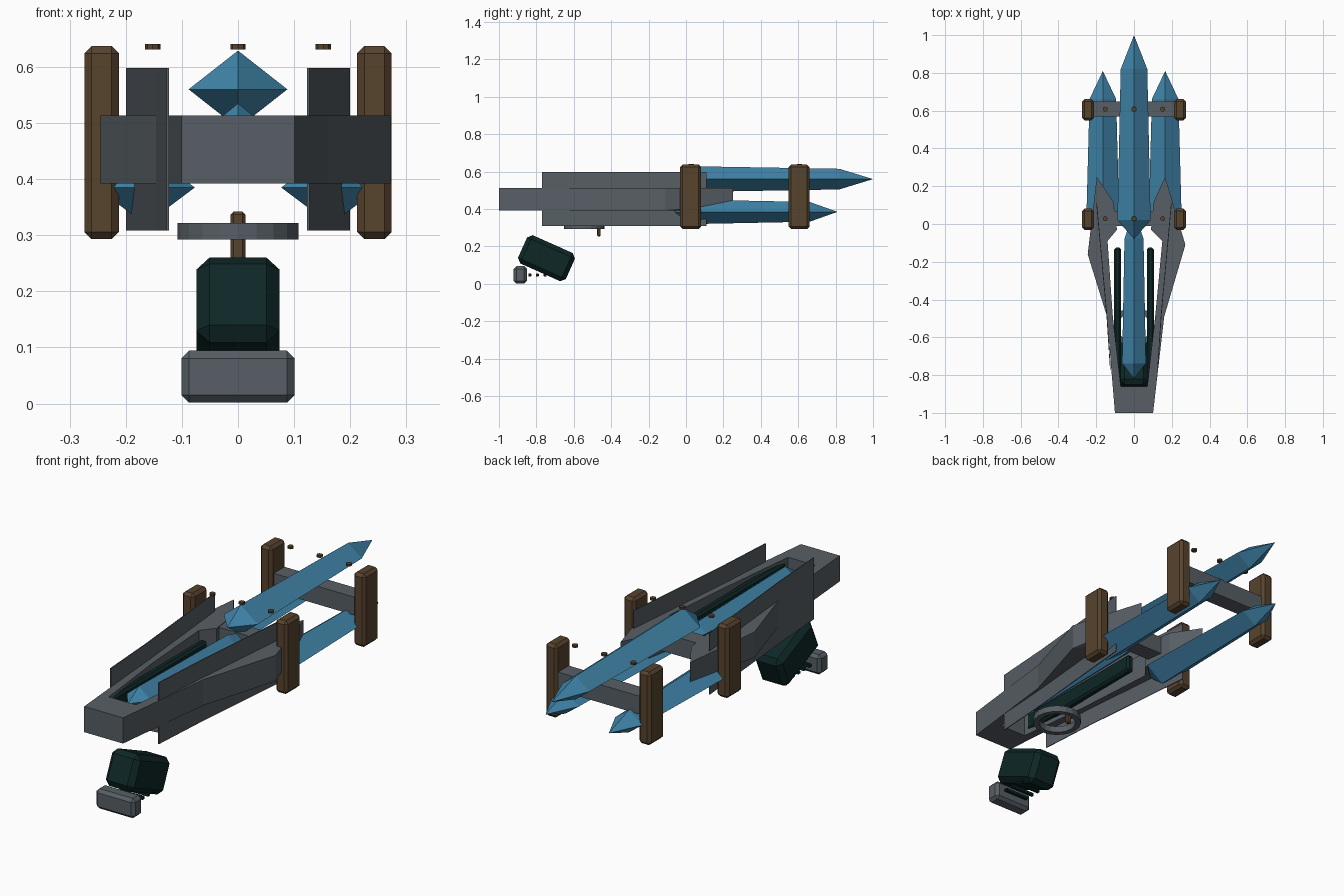
import bpy, bmesh, math
from mathutils import Matrix, Vector

if "Cube" in bpy.data.objects:
    bpy.data.objects.remove(bpy.data.objects["Cube"])


def material(name, rgb):
    m = bpy.data.materials.new(name)
    m.diffuse_color = (*rgb, 1)
    m.use_nodes = True
    m.node_tree.nodes["Principled BSDF"].inputs["Base Color"].default_value = m.diffuse_color
    return m


BLUE = material("crystal blue", (0.052, 0.235, 0.405))
GREY = material("gunmetal grey", (0.095, 0.113, 0.128))
BROWN = material("dark bronze", (0.096, 0.056, 0.027))
GREEN = material("dark green", (0.0045, 0.020, 0.020))


def finish(name, bm, mat):
    bmesh.ops.recalc_face_normals(bm, faces=bm.faces)
    me = bpy.data.meshes.new(name)
    bm.to_mesh(me)
    bm.free()
    me.materials.append(mat)
    ob = bpy.data.objects.new(name, me)
    bpy.context.collection.objects.link(ob)
    return ob


def box(name, center, size, mat, bevel=0.0, tilt=0.0):
    bm = bmesh.new()
    bmesh.ops.create_cube(bm, size=1, matrix=Matrix.Diagonal((*size, 1)))
    if bevel:
        bmesh.ops.bevel(bm, geom=bm.edges[:], offset=bevel, segments=1, affect='EDGES')
    bm.transform(Matrix.Translation(center) @ Matrix.Rotation(tilt, 4, 'X'))
    return finish(name, bm, mat)


def crystal(name, x, y0, z, length, w, h):
    """Four-sided shard: blunt wide end at y0, long narrow tip at y0 + length."""
    bm = bmesh.new()
    rings = []
    for t, s in ((0.093, 1.0), (0.833, 0.8)):
        rings.append([bm.verts.new((x + dx * w * s, y0 + t * length, z + dz * h * s))
                      for dx, dz in ((1, 0), (0, 1), (-1, 0), (0, -1))])
    a = bm.verts.new((x, y0, z))
    b = bm.verts.new((x, y0 + length, z))
    for i in range(4):
        j = (i + 1) % 4
        bm.faces.new((rings[0][i], rings[0][j], rings[1][j], rings[1][i]))
        bm.faces.new((a, rings[0][j], rings[0][i]))
        bm.faces.new((b, rings[1][i], rings[1][j]))
    return finish(name, bm, BLUE)


# crystal shards
crystal("top_crystal", 0, -0.08, 0.56, 1.08, 0.088, 0.069)
crystal("inner_crystal", 0, -0.82, 0.483, 0.89, 0.063, 0.052)
for side, s in (("left", -1), ("right", 1)):
    crystal(side + "_lower_crystal", s * 0.165, -0.08, 0.385, 0.89, 0.088, 0.066)

# forked body: flat outline extruded upwards, arm tips thinned from below
right = [(0.101, -1.0), (0.16, -0.49), (0.272, -0.11), (0.165, 0.25), (0.105, 0.12),
         (0.09, -0.03), (0.15, -0.09), (0.113, -0.48), (0.07, -0.86)]
left = [(-0.101, -1.0), (-0.143, -0.49), (-0.245, -0.16), (-0.197, 0.25), (-0.11, 0.12),
        (-0.09, -0.03), (-0.14, -0.09), (-0.113, -0.48), (-0.07, -0.86)]
bm = bmesh.new()
face = bm.faces.new([bm.verts.new((x, y, 0.392)) for x, y in right + left[::-1]])
ext = bmesh.ops.extrude_face_region(bm, geom=[face])
for v in ext["geom"]:
    if isinstance(v, bmesh.types.BMVert):
        v.co.z = 0.513
for v in bm.verts:
    if v.co.y > 0.2 and v.co.z < 0.4:
        v.co.z = 0.422
bmesh.ops.triangulate(bm, faces=[f for f in bm.faces if len(f.verts) > 4])
finish("forked_body", bm, GREY)

# tall thin side plates
for side, s in (("left", -1), ("right", 1)):
    bm = bmesh.new()
    path = ((0.127, -0.77), (0.146, -0.48), (0.2, 0.11))
    cols = [[bm.verts.new((s * (x + d), y, z)) for d, z in
             ((0, 0.308), (0, 0.598), (-0.004, 0.598), (-0.004, 0.308))] for x, y in path]
    for p, q in zip(cols, cols[1:]):
        for i in range(4):
            j = (i + 1) % 4
            bm.faces.new((p[i], p[j], q[j], q[i]))
    bm.faces.new(cols[0])
    bm.faces.new(cols[-1])
    finish(side + "_side_plate", bm, GREY)

# two clamp frames: posts, cross bar and rivets
for place, y in (("front", 0.025), ("rear", 0.605)):
    for side, s in (("left", -1), ("right", 1)):
        box(f"{place}_{side}_post", (s * 0.243, y, 0.465), (0.062, 0.112, 0.344), BROWN, 0.013)
    box(place + "_cross_bar", (0, y + 0.004, 0.468), (0.44, 0.08, 0.085), GREY)
    for i, x in enumerate((-0.152, 0, 0.152)):
        bm = bmesh.new()
        bmesh.ops.create_cone(bm, cap_ends=True, segments=8, radius1=0.0135, radius2=0.0135,
                              depth=0.01, matrix=Matrix.Translation((x, y + 0.003, 0.636)))
        finish(f"{place}_rivet_{i}", bm, BROWN)

# green rails inside the slot
for side, s in (("left", -1), ("right", 1)):
    box(side + "_rail", (s * 0.087, -0.485, 0.455), (0.037, 0.72, 0.085), GREEN, 0.01)

# trigger ring (square section) and trigger
bm = bmesh.new()
N = 20
loops = []
for i in range(N):
    a = 2 * math.pi * i / N
    loops.append([bm.verts.new((r * math.cos(a), -0.545 + r * math.sin(a), z)) for r, z in
                  ((0.108, 0.292), (0.108, 0.322), (0.083, 0.322), (0.083, 0.292))])
for i in range(N):
    p, q = loops[i], loops[(i + 1) % N]
    for k in range(4):
        m = (k + 1) % 4
        bm.faces.new((p[k], p[m], q[m], q[k]))
finish("trigger_ring", bm, GREY)
box("trigger", (0, -0.466, 0.298), (0.026, 0.02, 0.088), BROWN, 0.005)

# tilted grip, lower block and ribs
box("grip", (0, -0.746, 0.137), (0.148, 0.28, 0.165), GREEN, 0.023, math.radians(-24))
box("grip_block", (0, -0.886, 0.048), (0.202, 0.07, 0.093), GREY, 0.014)
for i in range(4):
    box(f"grip_rib_{i}", (0, -0.835 + 0.041 * i, 0.047), (0.13, 0.016, 0.016), GREEN, 0.003)
